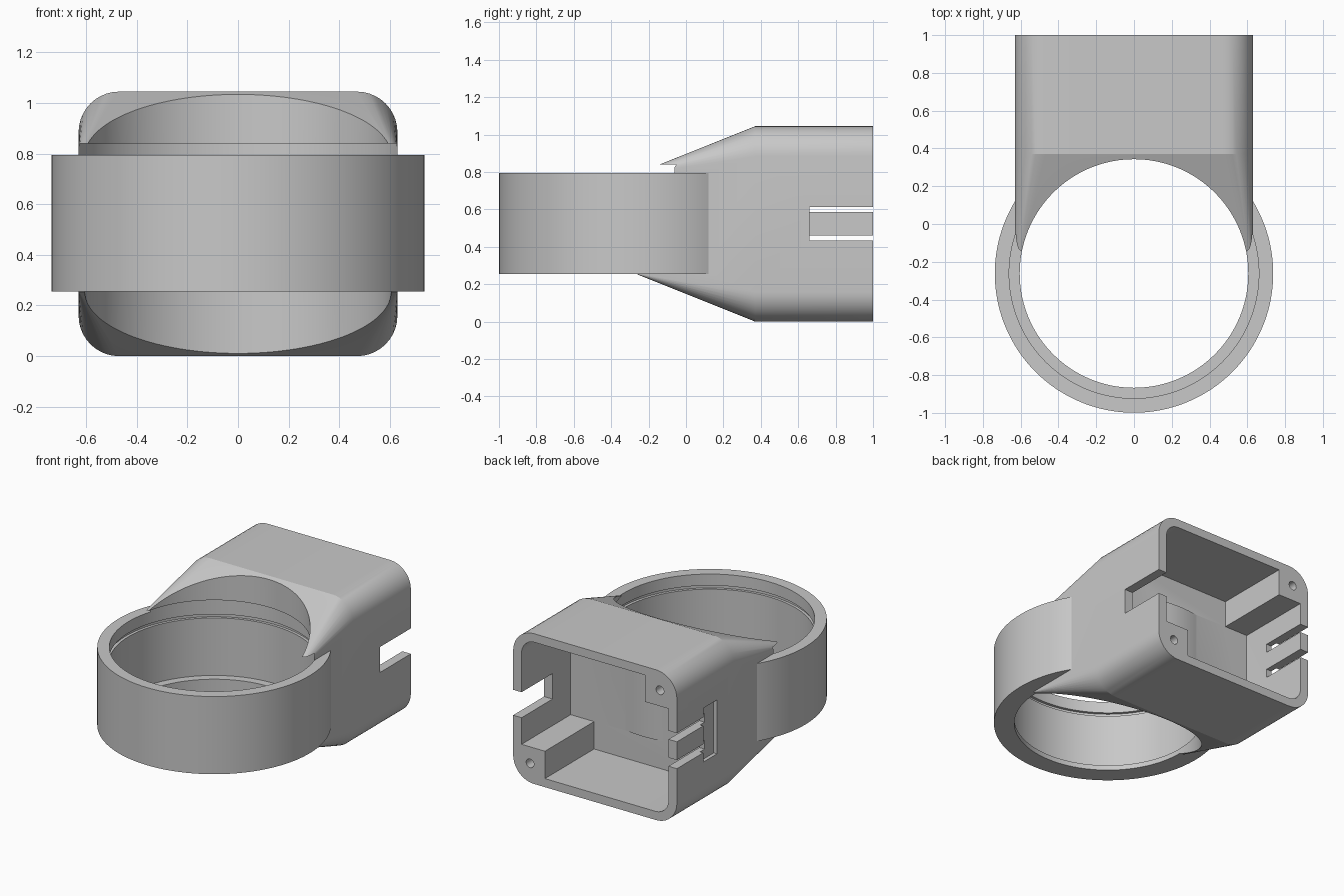
import bpy, bmesh, math
from mathutils import Matrix

cube = bpy.data.objects.get("Cube")
if cube:
    bpy.data.objects.remove(cube)

RING_Y = -0.262         # ring axis position
MID_Z = 0.5225          # body mid height

grey = bpy.data.materials.new("plain grey")
grey.use_nodes = True
COLOUR = (0.58, 0.58, 0.58, 1)
grey.diffuse_color = COLOUR
grey.node_tree.nodes["Principled BSDF"].inputs["Base Color"].default_value = COLOUR


def make(name, bm):
    bmesh.ops.recalc_face_normals(bm, faces=bm.faces)
    mesh = bpy.data.meshes.new(name)
    bm.to_mesh(mesh)
    bm.free()
    mesh.materials.append(grey)
    ob = bpy.data.objects.new(name, mesh)
    bpy.context.collection.objects.link(ob)
    return ob


def disc(name, radius, z0, z1):
    """Upright cylinder on the ring axis."""
    bm = bmesh.new()
    bmesh.ops.create_cone(bm, cap_ends=True, segments=144, radius1=radius, radius2=radius,
                          depth=z1 - z0, matrix=Matrix.Translation((0, RING_Y, (z0 + z1) / 2)))
    return make(name, bm)


def block(name, xs, ys, zs):
    bm = bmesh.new()
    bmesh.ops.create_cube(bm, size=1)
    for v in bm.verts:
        v.co = [lo + (c + 0.5) * (hi - lo) for c, (lo, hi) in zip(v.co, (xs, ys, zs))]
    return make(name, bm)


def screw_hole(x, z):
    bm = bmesh.new()
    m = Matrix.Translation((x, 0.93, z)) @ Matrix.Rotation(math.pi / 2, 4, 'X')
    bmesh.ops.create_cone(bm, cap_ends=True, segments=32, radius1=0.03, radius2=0.03,
                          depth=0.3, matrix=m)
    return make("screw_hole", bm)


def loft(name, sections, steps=10):
    """Skin rounded rectangles given as (y, half width, half height, corner radius)."""
    bm = bmesh.new()
    rings = []
    for y, w, h, r in sections:
        ring = []
        for q, (sx, sz) in enumerate(((1, 1), (-1, 1), (-1, -1), (1, -1))):
            for i in range(steps + 1):
                a = (q + i / steps) * math.pi / 2
                ring.append(bm.verts.new((sx * (w - r) + r * math.cos(a), y,
                                          MID_Z + sz * (h - r) + r * math.sin(a))))
        rings.append(ring)
    for a, b in zip(rings, rings[1:]):
        for i in range(len(a)):
            j = (i + 1) % len(a)
            bm.faces.new((a[i], a[j], b[j], b[i]))
    bm.faces.new(rings[0])
    bm.faces.new(rings[-1])
    return make(name, bm)


def combine(target, tool, operation):
    tool.hide_render = True
    mod = target.modifiers.new("join", 'BOOLEAN')
    mod.operation = operation
    mod.solver = 'EXACT'
    mod.object = tool
    bpy.context.view_layer.objects.active = target
    bpy.ops.object.modifier_apply(modifier=mod.name)
    bpy.data.objects.remove(tool)


# Housing: rounded box tapering into the ring
body = loft("ring_housing", [(-0.26, 0.63, 0.27, 0.004), (0.37, 0.63, MID_Z, 0.16),
                             (1.0, 0.63, MID_Z, 0.16)])

# Rear cavity, leaving two full-depth screw bosses in opposite corners
cavity = loft("cavity", [(0.46, 0.565, 0.463, 0.1), (1.1, 0.565, 0.463, 0.1)])
combine(cavity, block("low_boss", (0.385, 0.7), (0.4, 1.2), (-0.1, 0.25)), 'DIFFERENCE')
combine(cavity, block("high_boss", (-0.7, -0.385), (0.4, 1.2), (0.8, 1.2)), 'DIFFERENCE')
combine(body, cavity, 'DIFFERENCE')
for x, z in ((0.5, 0.135), (-0.5, 0.91)):
    combine(body, screw_hole(x, z), 'DIFFERENCE')

# Cable notch on one side, clip tongue between two slits on the other
combine(body, block("notch", (0.5, 0.7), (0.66, 1.1), (0.435, 0.612)), 'DIFFERENCE')
combine(body, block("clip_recess", (-0.7, -0.605), (0.56, 0.71), (0.335, 0.71)), 'DIFFERENCE')
for z in (0.4, 0.587):
    combine(body, block("slit", (-0.7, -0.5), (0.66, 1.1), (z, z + 0.06)), 'DIFFERENCE')

# Ring: wide bore above a thin bottom lip, with a fine groove near the top
combine(body, disc("ring", 0.737, 0.255, 0.795), 'UNION')
combine(body, disc("lip_bore", 0.605, -0.2, 1.3), 'DIFFERENCE')
combine(body, disc("wide_bore", 0.661, 0.29, 0.84), 'DIFFERENCE')
combine(body, disc("groove", 0.68, 0.69, 0.715), 'DIFFERENCE')

bpy.ops.object.select_all(action='DESELECT')
body.select_set(True)
bpy.context.view_layer.objects.active = body
bpy.ops.object.shade_smooth_by_angle(angle=math.radians(15))
